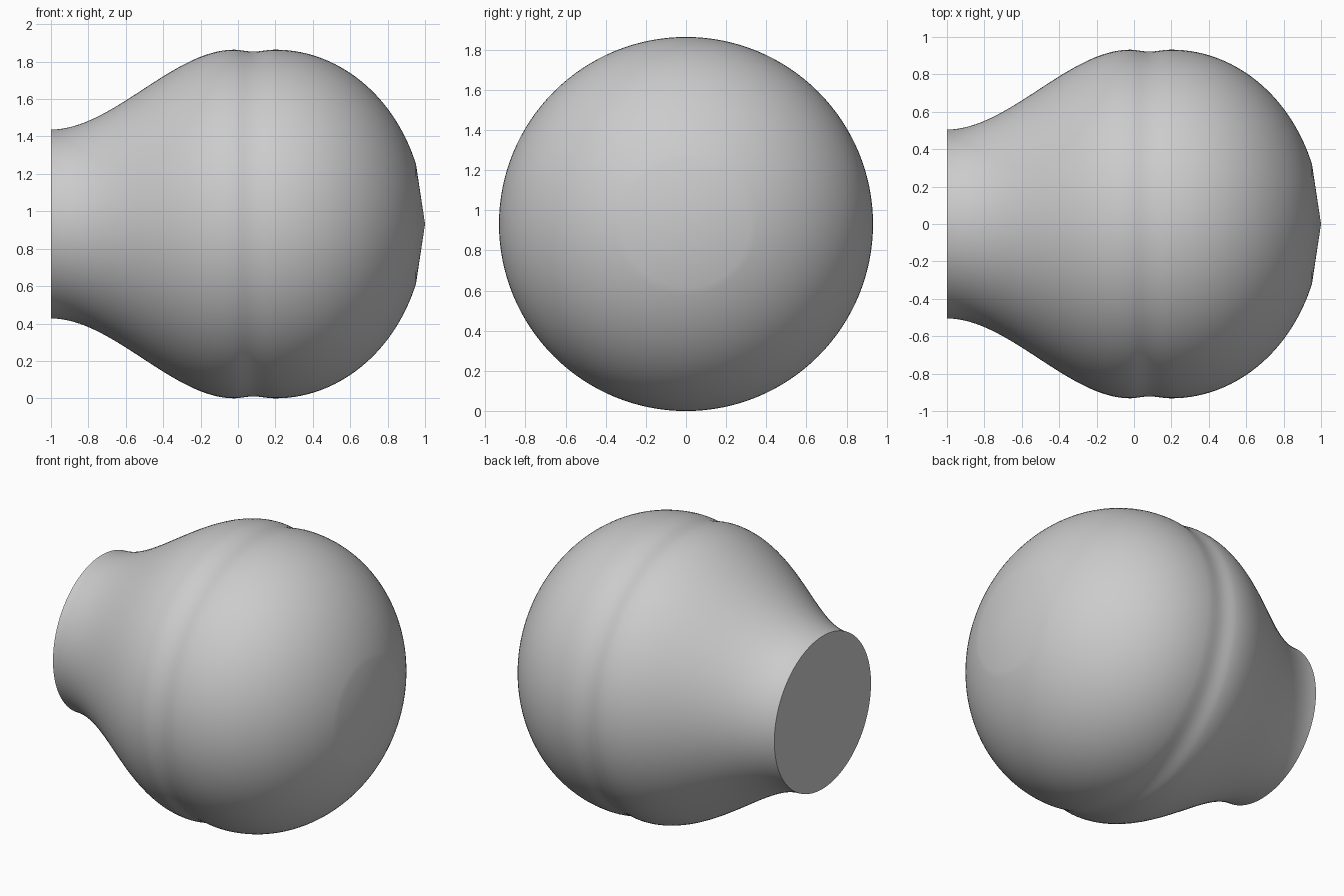
import bpy
import bmesh
from math import sin, cos, pi, radians
from mathutils import Vector

if "Cube" in bpy.data.objects:
    bpy.data.objects.remove(bpy.data.objects["Cube"])

RADIUS = 0.932       # widest part of the bulb
NECK = 0.505         # open end of the neck
NECK_END, DOME_START = -0.02, 0.2

# Plain grey material
grey = bpy.data.materials.new("plain grey")
grey.use_nodes = True
grey.diffuse_color = (0.6, 0.6, 0.6, 1)
grey.node_tree.nodes["Principled BSDF"].inputs["Base Color"].default_value = (0.6, 0.6, 0.6, 1)

# Profile as (x, radius): flat neck end, then the flared neck
profile = [(-1, 0)]
for i in range(33):
    t = i / 32
    profile.append((-1 + t * (NECK_END + 1), NECK + (RADIUS - NECK) * t * t * (3 - 2 * t)))

# Shallow groove between the neck and the dome
for i in range(1, 13):
    t = i / 12
    dip = 0.01 * sin(pi * t ** 0.9) ** 2
    profile.append((NECK_END + t * (DOME_START - NECK_END), RADIUS - dip))

# Rounded dome, ending in a low cone
for i in range(1, 31):
    a = radians(70) * i / 30
    profile.append((DOME_START + 0.8 * sin(a), RADIUS * cos(a)))
profile.append((1, 0))

# Revolve the profile around the x axis
bm = bmesh.new()
verts = [bm.verts.new((x, 0, r)) for x, r in profile]
edges = [bm.edges.new(pair) for pair in zip(verts, verts[1:])]
bmesh.ops.spin(bm, geom=verts + edges, cent=Vector(), axis=Vector((1, 0, 0)),
               angle=2 * pi, steps=128, use_merge=True)
bmesh.ops.remove_doubles(bm, verts=bm.verts, dist=0.0001)
bmesh.ops.recalc_face_normals(bm, faces=bm.faces)

mesh = bpy.data.meshes.new("bulb_body")
bm.to_mesh(mesh)
bm.free()
mesh.materials.append(grey)
body = bpy.data.objects.new("bulb_body", mesh)
bpy.context.collection.objects.link(body)
body.location.z = RADIUS

# Smooth skin with a sharp rim around the neck end
bpy.ops.object.select_all(action="DESELECT")
body.select_set(True)
bpy.context.view_layer.objects.active = body
bpy.ops.object.shade_smooth_by_angle(angle=radians(40))
